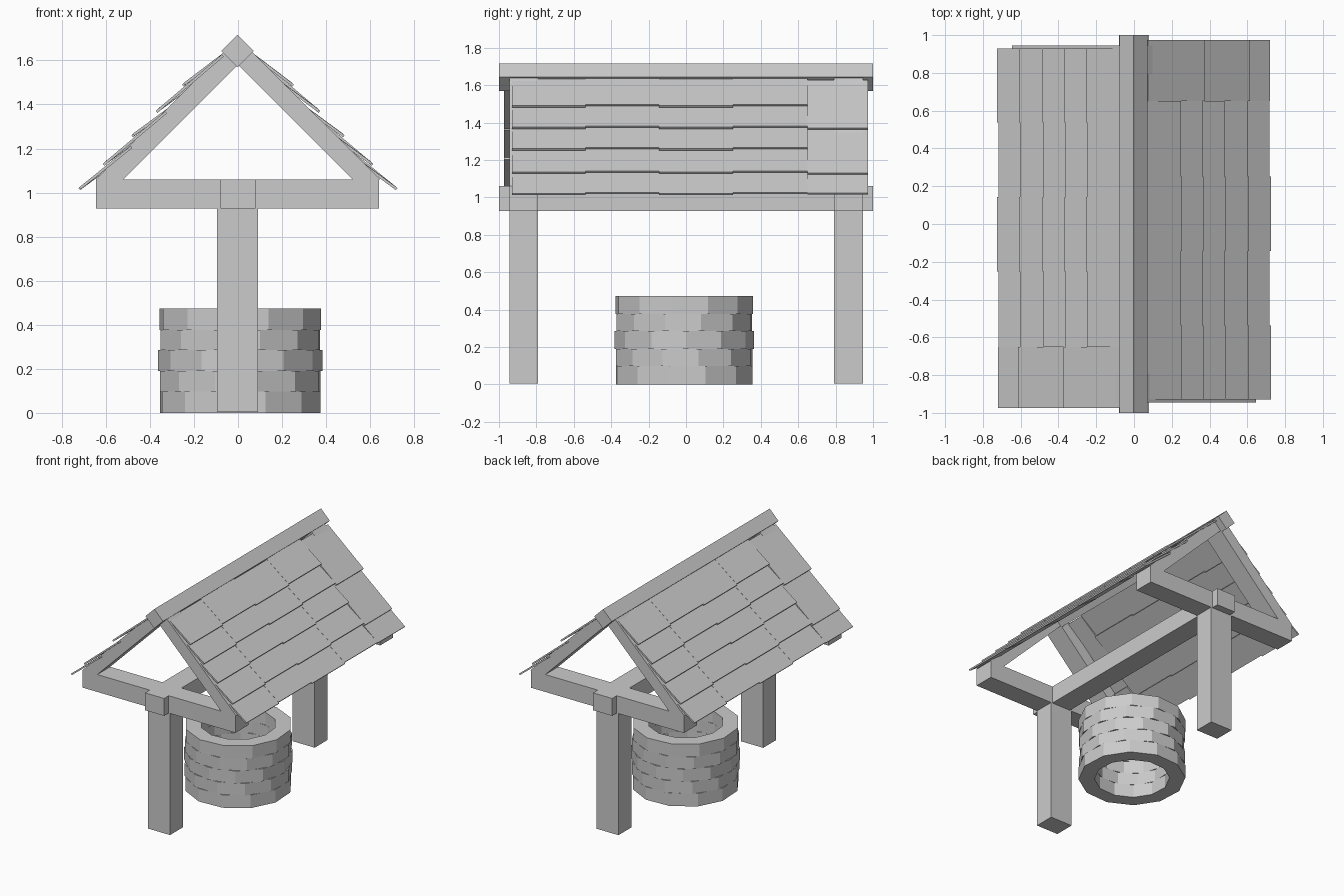
import bpy, bmesh, math
from mathutils import Matrix, Vector

default = bpy.data.objects.get("Cube")
if default:
    bpy.data.objects.remove(default, do_unlink=True)


def finish(name, bm):
    bmesh.ops.recalc_face_normals(bm, faces=bm.faces)
    mesh = bpy.data.meshes.new(name)
    bm.to_mesh(mesh)
    bm.free()
    obj = bpy.data.objects.new(name, mesh)
    bpy.context.scene.collection.objects.link(obj)
    return obj


def add_box(bm, centre, size, turn=0.0):
    matrix = (Matrix.Translation(centre) @ Matrix.Rotation(turn, 4, 'Y')
              @ Matrix.Diagonal((*size, 1)))
    bmesh.ops.create_cube(bm, size=1, matrix=matrix)


def box(name, centre, size, turn=0.0):
    bm = bmesh.new()
    add_box(bm, centre, size, turn)
    return finish(name, bm)


def prism(name, profile, y0, y1):
    bm = bmesh.new()
    face = bm.faces.new([bm.verts.new((x, y0, z)) for x, z in profile])
    out = bmesh.ops.extrude_face_region(bm, geom=[face])
    verts = [g for g in out["geom"] if isinstance(g, bmesh.types.BMVert)]
    bmesh.ops.translate(bm, verts=verts, vec=(0, y1 - y0, 0))
    return finish(name, bm)


# Stone well: stacked twelve-sided rings, each turned against the last
SIDES = 12


def stone_ring(name, z0, z1, turn, outer=0.373, inner=0.262):
    bm = bmesh.new()
    loops = []
    for radius, z in ((outer, z0), (outer, z1), (inner, z1), (inner, z0)):
        loops.append([bm.verts.new((0.01 + radius * math.cos(a), -0.01 + radius * math.sin(a), z))
                      for a in (turn + math.tau * i / SIDES for i in range(SIDES))])
    for k in range(4):
        a, b = loops[k], loops[(k + 1) % 4]
        for i in range(SIDES):
            j = (i + 1) % SIDES
            bm.faces.new((a[i], a[j], b[j], b[i]))
    return finish(name, bm)


levels = (0, 0.098, 0.19, 0.285, 0.377, 0.473)
for i, turn in enumerate((18, 12, 2, 14, 20)):
    stone_ring(f"stone_ring_{i + 1}", levels[i], levels[i + 1], math.radians(turn))

# Posts, cross beams and rafters at both ends
for end, s in (("front", -1), ("back", 1)):
    y = s * 0.868
    box(f"{end}_post", (-0.002, y, 0.468), (0.185, 0.154, 0.926))
    box(f"{end}_cross_beam", (-0.002, y, 0.994), (1.285, 0.154, 0.132))
    for side, m in (("left", 1), ("right", -1)):
        profile = [(m * x, z) for x, z in ((0.645, 1.06), (0.52, 1.06), (0, 1.58), (0, 1.703))]
        prism(f"{end}_{side}_rafter", profile, y - 0.077, y + 0.077)

# Long beam below and diamond-set ridge beam above
box("long_beam", (0, 0, 0.994), (0.16, 2, 0.132))
box("ridge_beam", (-0.003, 0, 1.643), (0.104, 2, 0.104), math.pi / 4)


# Shingles: each one tilts out from the slope to lap over the next
def add_shingle(bm, x, y0, y1, length, thick=0.012):
    turn = math.pi / 4 - math.asin(0.032 / length)
    down = Vector((math.cos(turn), 0, -math.sin(turn)))
    out = Vector((math.sin(turn), 0, math.cos(turn)))
    lip = Vector((x, (y0 + y1) / 2, 1.745 - x))
    add_box(bm, lip - down * length / 2 - out * thick / 2, (length, y1 - y0, thick), turn)


short_rows = ((0.25, 0.235), (0.365, 0.21), (0.48, 0.21), (0.605, 0.21), (0.72, 0.21))
long_rows = ((0.37, 0.395), (0.61, 0.37), (0.717, 0.3))
edges = (-0.93, -0.538, -0.144, 0.252, 0.65, 0.974)


def shingle_slope(name):
    bm = bmesh.new()
    for col, (y0, y1) in enumerate(zip(edges, edges[1:])):
        rows = long_rows if col == 4 else short_rows
        shift = 0.004 if col % 2 == 0 else -0.002
        for x, length in rows:
            add_shingle(bm, x + shift, y0, y1, length)
    return finish(name, bm)


shingle_slope("left_shingles")
shingle_slope("right_shingles").rotation_euler.z = math.pi
